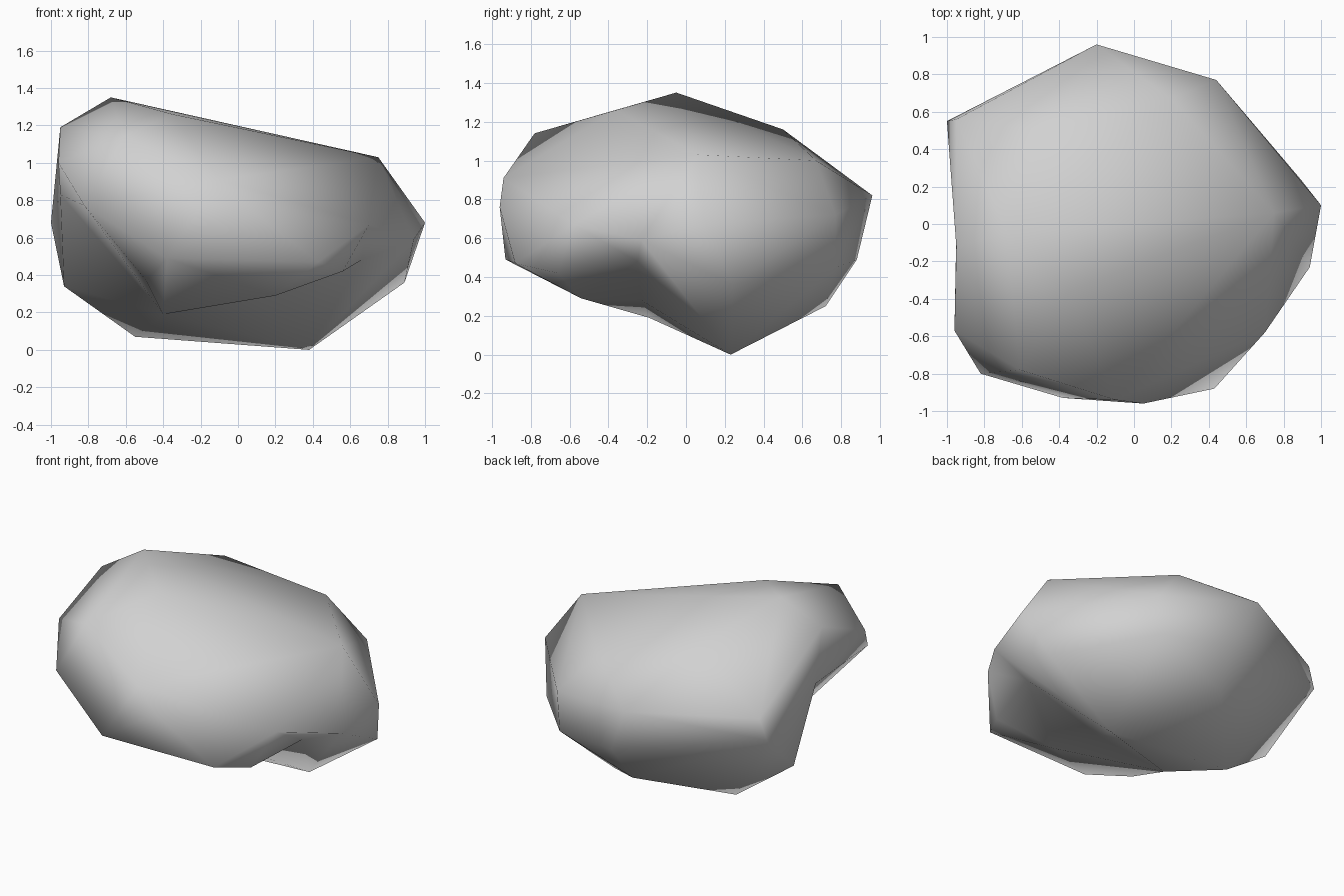
import bpy
import bmesh

# Remove the default object
default = bpy.data.objects.get("Cube")
if default:
    bpy.data.objects.remove(default, do_unlink=True)

# Plain stone colour
stone = bpy.data.materials.new("stone_grey")
stone.use_nodes = True
colour = (0.64, 0.64, 0.64, 1.0)
stone.diffuse_color = colour
shader = stone.node_tree.nodes["Principled BSDF"]
shader.inputs["Base Color"].default_value = colour
shader.inputs["Roughness"].default_value = 0.9


def hull_object(name, points):
    """Wrap the corner points in a convex lump of rock."""
    bm = bmesh.new()
    for point in points:
        bm.verts.new(point)
    result = bmesh.ops.convex_hull(bm, input=bm.verts[:])
    unused = set(result["geom_interior"]) | set(result["geom_unused"])
    loose = [v for v in unused if isinstance(v, bmesh.types.BMVert) and v.is_valid]
    bmesh.ops.delete(bm, geom=loose, context="VERTS")
    bmesh.ops.recalc_face_normals(bm, faces=bm.faces[:])
    mesh = bpy.data.meshes.new(name)
    bm.to_mesh(mesh)
    bm.free()
    mesh.materials.append(stone)
    obj = bpy.data.objects.new(name, mesh)
    bpy.context.collection.objects.link(obj)
    return obj


# Corners on the right where the lumps join
right_tip = (1, .1, .68)
right_crown = (.75, .06, 1.03)
right_brow = (.7, -.58, .67)
right_fold = (.66, -.25, .48)
right_cheek = (.94, -.23, .59)

# Fold where the overhang and the base meet, and the crown above both
fold = [(-.95, -.05, .83), (-.4, -.19, .19), (.09, -.23, .28), right_fold]
crown = [(-.68, -.05, 1.35), (-.95, -.12, 1.19), (-.45, .5, 1.16),
         (0, -.15, 1.19), right_crown, (.2, .67, 1), (-.2, .96, .82),
         (.44, .77, .72)]

# Bulge that hangs over the front
overhang = [(-.82, -.8, .77), (-.96, -.57, 1), (-.61, -.78, 1.14),
            (-.35, -.36, 1.26), (-.1, -.94, .91), (.05, -.96, .76),
            (-.38, -.93, .49), (-.49, -.6, .37), (.2, -.54, .29),
            (.43, -.88, .47), (.56, -.66, .42), right_brow]

# Lower body, set back under the bulge
base = [(-1, .55, .68), (-.95, .56, .82), (-.93, .16, .34), (-.55, .24, .07),
        (.38, .23, 0), (.89, .24, .36), (.42, .77, .45),
        (-.05, .88, .49), (-.1, .72, .25), right_cheek, right_tip]

# Right side piece that joins the bulge to the base
shoulder = [right_brow, right_cheek, right_tip, right_crown, right_fold]

rock = hull_object("rock", fold + crown + overhang)
bpy.context.view_layer.objects.active = rock

# Fuse the lumps into one skin
for name, points in (("base", fold + crown + base), ("shoulder", shoulder)):
    lump = hull_object(name, points)
    lump.hide_render = True
    fuse = rock.modifiers.new("fuse_" + name, "BOOLEAN")
    fuse.operation = "UNION"
    fuse.solver = "EXACT"
    fuse.object = lump
    bpy.ops.object.modifier_apply(modifier=fuse.name)
    bpy.data.objects.remove(lump, do_unlink=True)

# Clean up slivers and shade smoothly
bm = bmesh.new()
bm.from_mesh(rock.data)
bmesh.ops.remove_doubles(bm, verts=bm.verts[:], dist=0.03)
bmesh.ops.triangulate(bm, faces=bm.faces[:])
bmesh.ops.recalc_face_normals(bm, faces=bm.faces[:])
for face in bm.faces:
    face.smooth = True
bm.to_mesh(rock.data)
bm.free()
